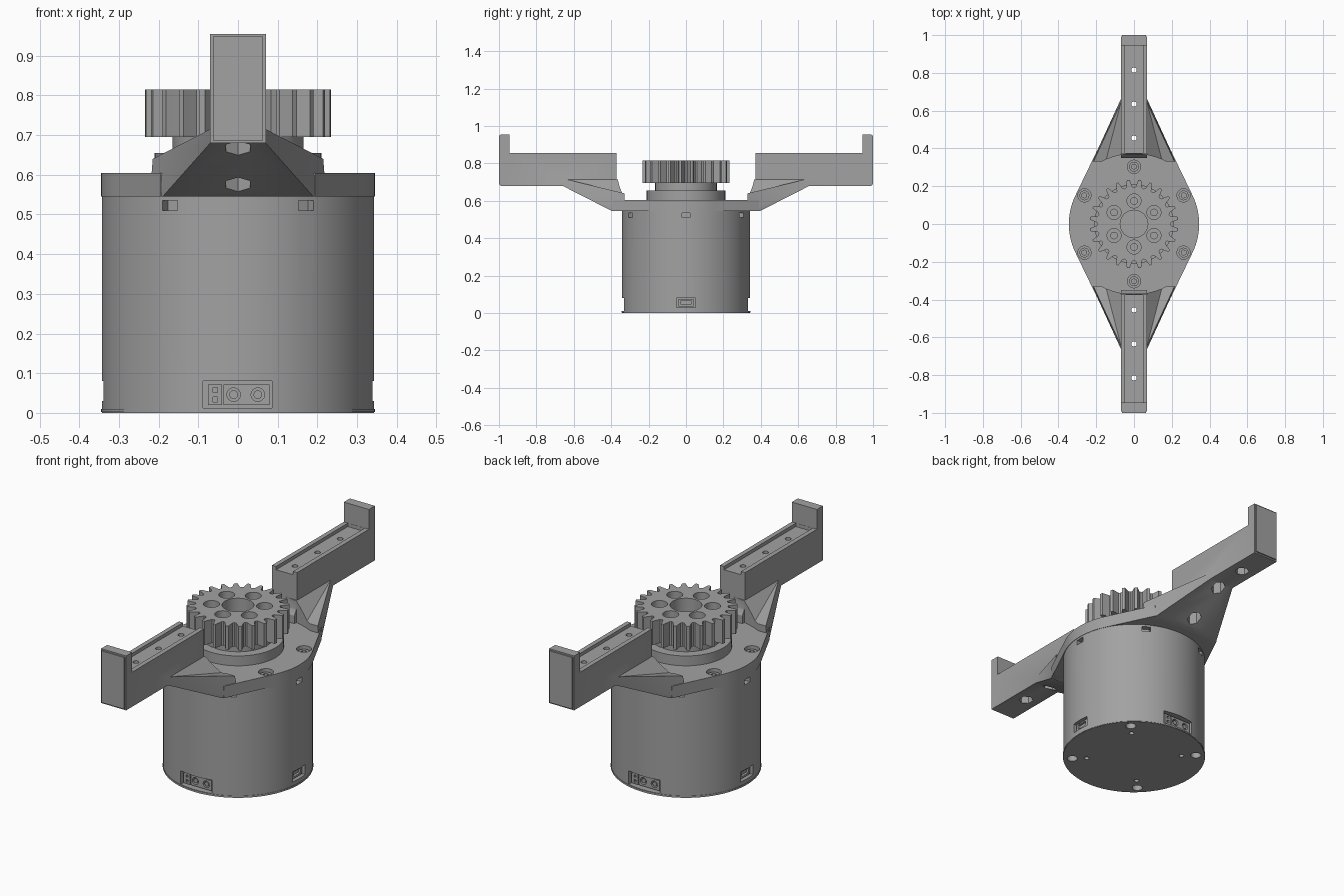
import bpy, bmesh, math
from mathutils import Vector, Matrix

if "Cube" in bpy.data.objects:
    bpy.data.objects.remove(bpy.data.objects["Cube"], do_unlink=True)

grey = bpy.data.materials.new("plain grey")
grey.use_nodes = True
GREY = (0.36, 0.36, 0.36, 1)
grey.diffuse_color = GREY
grey.node_tree.nodes["Principled BSDF"].inputs["Base Color"].default_value = GREY


def obj_from(bm, name):
    bmesh.ops.recalc_face_normals(bm, faces=bm.faces)
    mesh = bpy.data.meshes.new(name)
    bm.to_mesh(mesh)
    bm.free()
    mesh.materials.append(grey)
    ob = bpy.data.objects.new(name, mesh)
    bpy.context.collection.objects.link(ob)
    return ob


def activate(ob):
    bpy.ops.object.select_all(action='DESELECT')
    ob.select_set(True)
    bpy.context.view_layer.objects.active = ob


def apply(ob, kind, **settings):
    mod = ob.modifiers.new(kind, kind)
    for key, value in settings.items():
        setattr(mod, key, value)
    activate(ob)
    bpy.ops.object.modifier_apply(modifier=mod.name)


def smooth(ob):
    activate(ob)
    bpy.ops.object.shade_smooth_by_angle(angle=math.radians(30))


def cyl(bm, r, z0, z1, x=0, y=0, sides=32, turn=0):
    place = Matrix.Translation((x, y, (z0 + z1) / 2)) @ Matrix.Rotation(turn, 4, 'Z')
    bmesh.ops.create_cone(bm, cap_ends=True, segments=sides, radius1=r, radius2=r,
                          depth=z1 - z0, matrix=place)


def box(bm, lo, hi, turn=0):
    lo, hi = Vector(lo), Vector(hi)
    place = (Matrix.Rotation(turn, 4, 'Z') @ Matrix.Translation((lo + hi) / 2)
             @ Matrix.Diagonal((*(hi - lo), 1)))
    bmesh.ops.create_cube(bm, size=1, matrix=place)


def prism(bm, points, offset):
    face = bm.faces.new([bm.verts.new(p) for p in points])
    new = bmesh.ops.extrude_face_region(bm, geom=[face])["geom"]
    bmesh.ops.translate(bm, vec=offset, verts=[v for v in new if isinstance(v, bmesh.types.BMVert)])


def hull(bm, points):
    bmesh.ops.convex_hull(bm, input=[bm.verts.new(p) for p in points])


def cut(ob, bm, operation='DIFFERENCE'):
    tool = obj_from(bm, "cutter")
    tool.hide_render = True
    apply(ob, 'BOOLEAN', operation=operation, object=tool, solver='EXACT')
    bpy.data.objects.remove(tool, do_unlink=True)


def ring_spots(radius, count, start):
    for i in range(count):
        a = start + math.tau * i / count
        yield radius * math.cos(a), radius * math.sin(a), a


# Motor housing with side slots, connector pockets and base screw holes
bm = bmesh.new()
cyl(bm, 0.343, 0, 0.545, sides=96)
housing = obj_from(bm, "motor_housing")
bm = bmesh.new()
for x, y, a in ring_spots(0.3, 6, 0):
    box(bm, (0.315, -0.022, 0.51), (0.4, 0.022, 0.535), a)
for side in range(2):
    half = math.pi * side
    box(bm, (-0.088, -0.4, 0.012), (0.086, -0.29, 0.08), half)
    box(bm, (0.31, -0.05, 0.03), (0.4, 0.05, 0.08), half)
for x, y, a in ring_spots(0.3, 4, math.radians(47)):
    cyl(bm, 0.025, -0.05, 0.03, x, y, 20)
for x, y, a in ring_spots(0.23, 4, math.radians(47)):
    cyl(bm, 0.012, -0.05, 0.03, x, y, 16)
cut(housing, bm)
smooth(housing)

# Base rim
bm = bmesh.new()
cyl(bm, 0.345, 0.002, 0.01, sides=96)
rim = obj_from(bm, "base_rim")
bm = bmesh.new()
cyl(bm, 0.33, -0.1, 0.1, sides=96)
cut(rim, bm)
smooth(rim)

# Connectors seated in the pockets, with sockets and pins
for side, word in enumerate(("front", "back")):
    turn = Matrix.Rotation(math.pi * side, 4, 'Z')
    bm = bmesh.new()
    box(bm, (-0.076, -0.325, 0.02), (-0.04, -0.28, 0.072))
    box(bm, (-0.036, -0.325, 0.02), (0.08, -0.28, 0.072))
    plug = obj_from(bm, word + "_power_connector")
    bm = bmesh.new()
    for x, r in ((-0.011, 0.017), (0.05, 0.017)):
        bmesh.ops.create_cone(bm, cap_ends=True, segments=24, radius1=r, radius2=r, depth=0.06,
                              matrix=Matrix.Translation((x, -0.325, 0.046)) @ Matrix.Rotation(math.pi / 2, 4, 'X'))
    for z in (0.034, 0.058):
        box(bm, (-0.063, -0.36, z - 0.006), (-0.052, -0.3, z + 0.006))
    cut(plug, bm)
    bm = bmesh.new()
    for x in (-0.011, 0.05):
        bmesh.ops.create_cone(bm, cap_ends=True, segments=16, radius1=0.011, radius2=0.011, depth=0.04,
                              matrix=Matrix.Translation((x, -0.302, 0.046)) @ Matrix.Rotation(math.pi / 2, 4, 'X'))
    pins = obj_from(bm, word + "_connector_pins")
    bm = bmesh.new()
    box(bm, (0.3, -0.04, 0.035), (0.33, 0.04, 0.075))
    signal = obj_from(bm, word + "_signal_connector")
    bm = bmesh.new()
    box(bm, (0.318, -0.028, 0.045), (0.36, 0.028, 0.068))
    cut(signal, bm)
    for ob in (plug, pins, signal):
        ob.data.transform(turn)

# Bracket plate: round middle drawn out towards both arms
bm = bmesh.new()
outline = [(x, y) for x, y, a in ring_spots(0.345, 96, 0)]
outline += [(sx * 0.195, sy * 0.39) for sx in (-1, 1) for sy in (-1, 1)]
hull(bm, [(x, y, z) for x, y in outline for z in (0.545, 0.605)])
bmesh.ops.dissolve_limit(bm, angle_limit=0.01, verts=bm.verts, edges=bm.edges)
plate = obj_from(bm, "bracket_plate")
bm = bmesh.new()
for x, y, a in ring_spots(0.303, 6, math.pi / 6):
    cyl(bm, 0.035, 0.575, 0.7, x, y)
cut(plate, bm)
smooth(plate)

# Screws in the plate
bm = bmesh.new()
for x, y, a in ring_spots(0.303, 6, math.pi / 6):
    cyl(bm, 0.026, 0.57, 0.592, x, y, 24)
screws = obj_from(bm, "plate_screws")
bm = bmesh.new()
for x, y, a in ring_spots(0.303, 6, math.pi / 6):
    cyl(bm, 0.014, 0.58, 0.7, x, y, 6)
cut(screws, bm)
smooth(screws)

# Arms: gusset, raised ridge and upright-ended beam
for side, word in enumerate(("back", "front")):
    bm = bmesh.new()
    pts = [(0.07, 0.66, 0.68), (0.07, 0.64, 0.715), (0.215, 0.33, 0.64),
           (0.222, 0.33, 0.545), (0.19, 0.395, 0.545)]
    hull(bm, [(s * x, y, z) for x, y, z in pts for s in (-1, 1)])
    arm = obj_from(bm, word + "_arm")
    bm = bmesh.new()
    pts = [(0.15, 0.33, 0.64), (0.07, 0.33, 0.715), (0.07, 0.64, 0.715),
           (0.15, 0.33, 0.6), (0.06, 0.6, 0.68)]
    hull(bm, [(s * x, y, z) for x, y, z in pts for s in (-1, 1)])
    cut(arm, bm, 'UNION')
    bm = bmesh.new()
    cyl(bm, 0.372, 0.4, 0.9, sides=96)
    cut(arm, bm)
    bm = bmesh.new()
    profile = [(1, 0.68), (1, 0.955), (0.945, 0.955), (0.945, 0.855), (0.372, 0.855),
               (0.372, 0.7), (0.365, 0.67), (0.35, 0.645), (0.35, 0.56), (0.42, 0.56), (0.66, 0.68)]
    prism(bm, [(-0.07, y, z) for y, z in profile], (0.14, 0, 0))
    sharp = [e for e in bm.edges if min(v.co.y for v in e.verts) > 0.99]
    bmesh.ops.bevel(bm, geom=sharp, offset=0.007, segments=2, affect='EDGES')
    cut(arm, bm, 'UNION')
    # Top channel, screw holes and hexagonal nut pockets
    bm = bmesh.new()
    box(bm, (-0.047, 0.3, 0.838), (0.047, 0.944, 0.9))
    cut(arm, bm)
    bm = bmesh.new()
    for y in (0.455, 0.635, 0.815):
        cyl(bm, 0.014, 0.71, 0.9, 0, y, 20)
    cut(arm, bm)
    bm = bmesh.new()
    for y in (0.455, 0.635, 0.815):
        cyl(bm, 0.035, 0.5, 0.73, 0, y, 6, math.pi / 6 * 0)
    cut(arm, bm)
    arm.data.transform(Matrix.Rotation(math.pi * side, 4, 'Z'))
    smooth(arm)

# Motor collar and output boss
for name, r, z0, z1 in (("motor_collar", 0.21, 0.6, 0.655), ("output_boss", 0.165, 0.65, 0.697)):
    bm = bmesh.new()
    cyl(bm, r, z0, z1, sides=64)
    smooth(obj_from(bm, name))

# Spur gear with bore and ring of bolt holes
TEETH = 24
bm = bmesh.new()
tooth = ((0, 0.193), (0.16, 0.196), (0.27, 0.213), (0.38, 0.235),
         (0.62, 0.235), (0.73, 0.213), (0.84, 0.196))
points = []
for i in range(TEETH):
    for step, r in tooth:
        a = math.tau * (i + step) / TEETH
        points.append((r * math.cos(a), r * math.sin(a), 0.695))
prism(bm, points, (0, 0, 0.12))
gear = obj_from(bm, "spur_gear")
bm = bmesh.new()
cyl(bm, 0.073, 0.6, 0.9, sides=48)
for x, y, a in ring_spots(0.122, 6, math.pi / 6):
    cyl(bm, 0.037, 0.6, 0.9, x, y)
cut(gear, bm)
smooth(gear)

# Bolt heads inside the gear holes
bm = bmesh.new()
for x, y, a in ring_spots(0.122, 6, math.pi / 6):
    cyl(bm, 0.02, 0.69, 0.715, x, y, 20)
smooth(obj_from(bm, "gear_bolts"))
